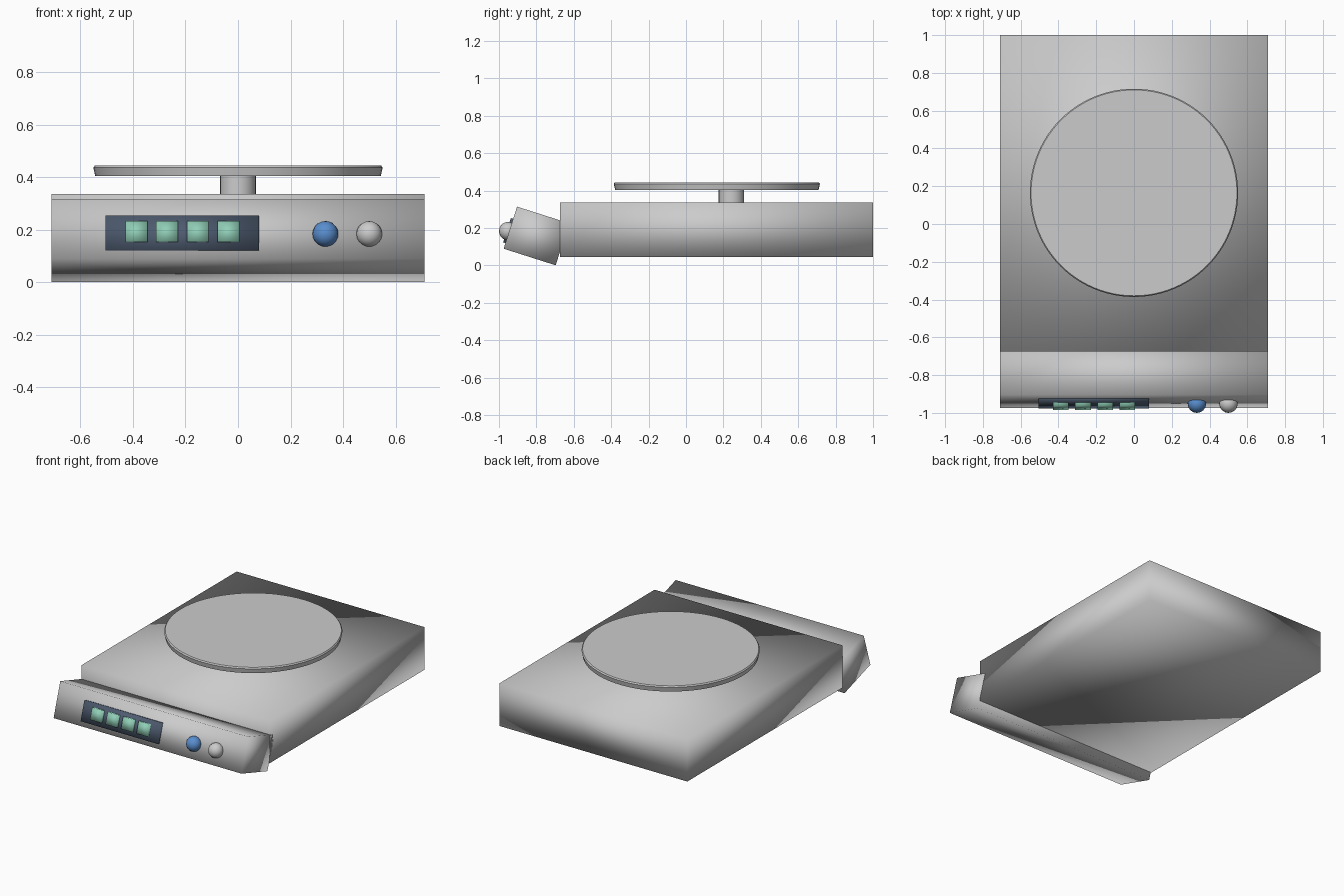
import bpy, bmesh, math
from mathutils import Vector, Matrix

if "Cube" in bpy.data.objects:
    bpy.data.objects.remove(bpy.data.objects["Cube"])


def material(name, rgb):
    m = bpy.data.materials.new(name)
    m.diffuse_color = (*rgb, 1)
    m.use_nodes = True
    m.node_tree.nodes["Principled BSDF"].inputs["Base Color"].default_value = m.diffuse_color
    return m


GREY = material("light grey", (0.6, 0.6, 0.6))
NAVY = material("dark slate", (0.075, 0.105, 0.16))
GREEN = material("display green", (0.28, 0.62, 0.47))
BLUE = material("button blue", (0.10, 0.27, 0.62))


def finish(bm, name, mat, matrix=Matrix(), angle=None):
    """Turn a bmesh into a smooth shaded object; angle keeps edges sharp."""
    bmesh.ops.recalc_face_normals(bm, faces=bm.faces)
    bm.transform(matrix)
    me = bpy.data.meshes.new(name)
    for f in bm.faces:
        f.smooth = True
    bm.to_mesh(me)
    bm.free()
    me.materials.append(mat)
    ob = bpy.data.objects.new(name, me)
    bpy.context.collection.objects.link(ob)
    if angle:
        bpy.ops.object.select_all(action='DESELECT')
        ob.select_set(True)
        bpy.context.view_layer.objects.active = ob
        bpy.ops.object.shade_smooth_by_angle(angle=math.radians(angle))
    return ob


def box(name, size, centre, mat, matrix=Matrix()):
    bm = bmesh.new()
    bmesh.ops.create_cube(bm, size=1)
    bm.transform(Matrix.Translation(centre) @ Matrix.Diagonal((*size, 1)))
    return finish(bm, name, mat, matrix)


def lathe(name, profile, centre, mat, sides):
    """Closed turned part from (radius, z) points, capped top and bottom."""
    bm = bmesh.new()
    rings = [[bm.verts.new((centre[0] + r * math.cos(2 * math.pi * i / sides),
                            centre[1] + r * math.sin(2 * math.pi * i / sides), z))
              for i in range(sides)] for r, z in profile]
    for a, b in zip(rings, rings[1:]):
        for i in range(sides):
            j = (i + 1) % sides
            bm.faces.new((a[i], a[j], b[j], b[i]))
    bm.faces.new(rings[0])
    bm.faces.new(rings[-1])
    return finish(bm, name, mat, angle=30)


# Main housing
box("housing", (1.42, 1.675, 0.29), (0, 0.1625, 0.19), GREY)

# Weighing plate on its post
lathe("post", [(0.068, 0.32), (0.068, 0.41)], (0, 0.243), GREY, 32)
lathe("weighing_plate",
      [(0.544, 0.404), (0.551, 0.436), (0.545, 0.444)], (0, 0.165), GREY, 96)

# Tilted control panel: local y points into the panel, front face at y = -0.146
tilt = Matrix.Translation((0, -0.80, 0.157)) @ Matrix.Rotation(math.radians(-17.7), 4, 'X')
box("control_panel", (1.42, 0.292, 0.236), (0, 0, 0), GREY, tilt)
FACE = -0.146

# Display with four digit blocks
box("display", (0.585, 0.03, 0.136), (-0.212, FACE + 0.002, -0.018), NAVY, tilt)
for i in range(4):
    box(f"digit_block_{i + 1}", (0.083, 0.05, 0.079),
        (-0.387 + 0.117 * i, FACE - 0.006, -0.017), GREEN, tilt)

# Round buttons
for name, x, mat in (("blue_button", 0.333, BLUE), ("grey_button", 0.50, GREY)):
    bm = bmesh.new()
    bmesh.ops.create_uvsphere(bm, u_segments=16, v_segments=10, radius=0.049)
    finish(bm, name, mat, Matrix.Translation((x, -0.951, 0.183)))
